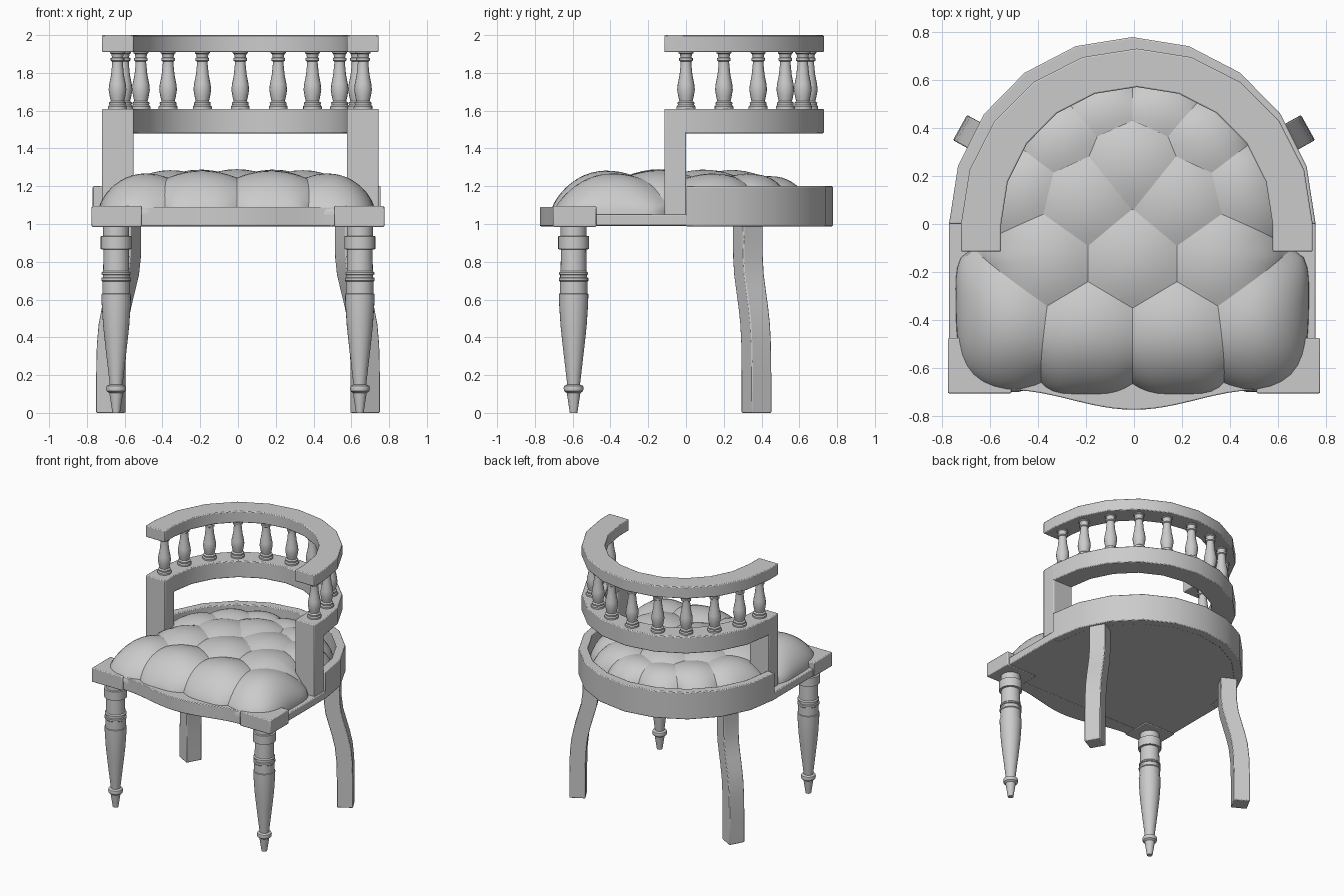
import bpy, bmesh
from math import sin, cos, pi, radians
from mathutils import Vector, Matrix

if "Cube" in bpy.data.objects:
    bpy.data.objects.remove(bpy.data.objects["Cube"])


def finish(name, bm, bevel=0.0, angle=35, loc=(0, 0, 0), fix=True):
    if fix:
        bmesh.ops.recalc_face_normals(bm, faces=bm.faces)
    me = bpy.data.meshes.new(name)
    bm.to_mesh(me)
    bm.free()
    ob = bpy.data.objects.new(name, me)
    ob.location = loc
    bpy.context.collection.objects.link(ob)
    bpy.ops.object.select_all(action='DESELECT')
    ob.select_set(True)
    bpy.context.view_layer.objects.active = ob
    bpy.ops.object.shade_smooth_by_angle(angle=radians(angle))
    if bevel:
        m = ob.modifiers.new("bevel", 'BEVEL')
        m.width, m.segments, m.limit_method = bevel, 2, 'ANGLE'
        m.angle_limit = radians(40)
    return ob


def prism(name, pts, z0, z1, bevel=0.006):
    bm = bmesh.new()
    f = bm.faces.new([bm.verts.new((x, y, z0)) for x, y in pts])
    ext = bmesh.ops.extrude_face_region(bm, geom=[f])['geom']
    bmesh.ops.translate(bm, vec=(0, 0, z1 - z0),
                        verts=[v for v in ext if isinstance(v, bmesh.types.BMVert)])
    return finish(name, bm, bevel)


def box(name, x0, x1, y0, y1, z0, z1):
    return prism(name, [(x0, y0), (x1, y0), (x1, y1), (x0, y1)], z0, z1)


def lathe(name, profile, loc, segs=24):
    bm = bmesh.new()
    vs = [bm.verts.new((r, 0, z)) for r, z in profile]
    es = [bm.edges.new(p) for p in zip(vs, vs[1:])]
    bmesh.ops.spin(bm, geom=vs + es, cent=(0, 0, 0), axis=(0, 0, 1),
                   angle=2 * pi, steps=segs)
    bmesh.ops.remove_doubles(bm, verts=bm.verts, dist=0.0005)
    return finish(name, bm, 0, 40, loc)


def arc(cx, rx, ry, n=10):
    return [(cx + rx * cos(pi * i / n), ry * sin(pi * i / n)) for i in range(n + 1)]


def u_shape(cx, ro, ri, y_end=None):
    outer, inner = arc(cx, *ro), arc(cx, *ri)[::-1]
    if y_end is not None:
        outer = [(cx + ro[0], y_end)] + outer + [(cx - ro[0], y_end)]
        inner = [(cx - ri[0], y_end)] + inner + [(cx + ri[0], y_end)]
    return outer + inner


# Back rest: top rail, lower rail, arm posts
CX = 0.012
prism("top_rail", u_shape(CX, (0.732, 0.73), (0.565, 0.57), -0.115), 1.91, 2.0)
prism("lower_rail", u_shape(CX, (0.732, 0.73), (0.565, 0.57), -0.01), 1.48, 1.61)
for s in (-1, 1):
    a, b = sorted((CX + s * 0.565, CX + s * 0.732))
    box("arm_post", a, b, -0.115, 0.0, 1.04, 1.61)

# Turned spindles around the arc
spindle = [(0, 1.60), (0.05, 1.60), (0.05, 1.622), (0.043, 1.63), (0.045, 1.642),
           (0.035, 1.65), (0.041, 1.675), (0.047, 1.71), (0.044, 1.74), (0.034, 1.79),
           (0.028, 1.85), (0.028, 1.86), (0.036, 1.865), (0.036, 1.878), (0.029, 1.882),
           (0.033, 1.90), (0.04, 1.905), (0.04, 1.92), (0, 1.92)]
for i in range(11):
    t = pi * i / 10
    lathe("spindle", spindle, (CX + 0.65 * cos(t), 0.65 * sin(t), 0), 16)

# Seat frame: base board, curved rim, corner blocks, serpentine front rail
prism("seat_base", [(-0.77, -0.69), (0.756, -0.69)] + arc(-0.007, 0.763, 0.77), 0.99, 1.05)
prism("seat_rim", u_shape(-0.007, (0.763, 0.778), (0.70, 0.71)), 0.988, 1.2)
for s in (-1, 1):
    a, b = sorted((s * 0.775, s * 0.51))
    box("corner_block", a, b, -0.705, -0.475, 0.985, 1.095)
wave = [(-0.52 + 1.04 * i / 24) for i in range(25)]
prism("front_rail", [(x, -0.732 - 0.041 * cos(x / 0.52 * pi)) for x in wave]
      + [(0.52, -0.6), (-0.52, -0.6)], 0.988, 1.09, 0.005)

# Turned front legs
leg = [(0, 0), (0.02, 0), (0.036, 0.105), (0.05, 0.115), (0.053, 0.13), (0.05, 0.143),
       (0.034, 0.15), (0.042, 0.22), (0.056, 0.34), (0.069, 0.46), (0.077, 0.58),
       (0.078, 0.63), (0.073, 0.632), (0.073, 0.695), (0.078, 0.70), (0.078, 0.715),
       (0.071, 0.718), (0.071, 0.73), (0.077, 0.733), (0.077, 0.742), (0.069, 0.75),
       (0.067, 0.865), (0.082, 0.867), (0.082, 0.935), (0.069, 0.937), (0.069, 1.0), (0, 1.0)]
for s in (-1, 1):
    lathe("front_leg", leg, (s * 0.645, -0.595, 0), 28)

# Curved square back legs, splayed outwards
path = [(0.77, 0), (0.77, 0.2), (0.766, 0.36), (0.755, 0.47), (0.735, 0.56), (0.71, 0.65),
        (0.688, 0.73), (0.677, 0.82), (0.675, 0.92), (0.677, 1.0)]
for s in (-1, 1):
    bm = bmesh.new()
    d = Vector((s * cos(radians(29)), sin(radians(29)), 0))
    n = Vector((-d.y, d.x, 0))
    rings = []
    for r, z in path:
        rings.append([bm.verts.new(d * (r + 0.058 * i) + n * 0.06 * j + Vector((0, 0, z)))
                      for i, j in ((-1, -1), (1, -1), (1, 1), (-1, 1))])
    for A, B in zip(rings, rings[1:]):
        for k in range(4):
            bm.faces.new((A[k], A[k - 1], B[k - 1], B[k]))
    bm.faces.new(rings[0])
    bm.faces.new(rings[-1])
    finish("back_leg", bm, 0.006)

# Tufted cushion: each puff is the Voronoi cell of its centre, domed upwards
half = [(0.55, -0.40), (0.185, -0.45), (0.37, -0.14), (0.2, 0.1),
        (0.50, 0.17), (0.33, 0.39), (0.135, 0.55)]
sites = [Vector((s * x - 0.006, y, 0)) for x, y in half for s in (-1, 1)]
sites += [Vector((-0.006, -0.14, 0)), Vector((-0.006, 0.26, 0))]
C = Vector((-0.007, -0.1, 0))


def reach(t):
    # distance from the cushion centre to its outline in direction t
    front = sin(t) < -1e-6
    a, b, p = (0.735, 0.615, 6) if front else (0.712, 0.77, 2.2)
    return (abs(cos(t) / a) ** p + abs(sin(t) / b) ** p) ** (-1 / p)


disc = bmesh.new()
SEG, RINGS = 112, 22
mid = disc.verts.new(C)
loops = []
for k in range(1, RINGS + 1):
    u = sin(pi / 2 * k / RINGS)
    loops.append([disc.verts.new(C + Vector((cos(t), sin(t), 0)) * reach(t) * u)
                  for t in (2 * pi * j / SEG for j in range(SEG))])
for j in range(SEG):
    disc.faces.new((mid, loops[0][j - 1], loops[0][j]))
    for A, B in zip(loops, loops[1:]):
        disc.faces.new((A[j - 1], B[j - 1], B[j], A[j]))

cushion = bpy.data.meshes.new("puff_parts")
total = bmesh.new()
for i, si in enumerate(sites):
    bm = disc.copy()
    others = [sj for j, sj in enumerate(sites) if j != i]
    for sj in sorted(others, key=lambda q: (q - si).length):
        bmesh.ops.bisect_plane(bm, geom=bm.verts[:] + bm.edges[:] + bm.faces[:],
                               plane_co=(si + sj) / 2, plane_no=sj - si,
                               clear_outer=True, dist=1e-5)
    for v in bm.verts:
        p = v.co.copy()
        gap = min(((si + sj) / 2 - p).dot((sj - si).normalized()) for sj in others)
        crease = (1 - min(max(gap, 0) / 0.15, 1)) ** 2.5
        q = p - C
        t = Vector((1, 0)).angle_signed(Vector((q.x, q.y)), 0) if q.length > 1e-6 else 0
        u = min(q.length / reach(-t), 1)
        top = 1.29 - 1.1 * (p - si).length_squared - 0.015 * u * u
        v.co = C + q * (1 - 0.07 * crease * u ** 5)
        v.co.z = 1.05 + (max(top, 1.15) - 1.05) * max(1 - u ** 6, 0) ** 0.5
    bm.to_mesh(cushion)
    bm.free()
    total.from_mesh(cushion)
disc.free()
bpy.data.meshes.remove(cushion)
bmesh.ops.recalc_face_normals(total, faces=total.faces)
for f in total.faces:
    f.normal_update()
    if f.normal.z < -1e-4:
        f.normal_flip()
finish("tufted_cushion", total, 0, 60, fix=False)
